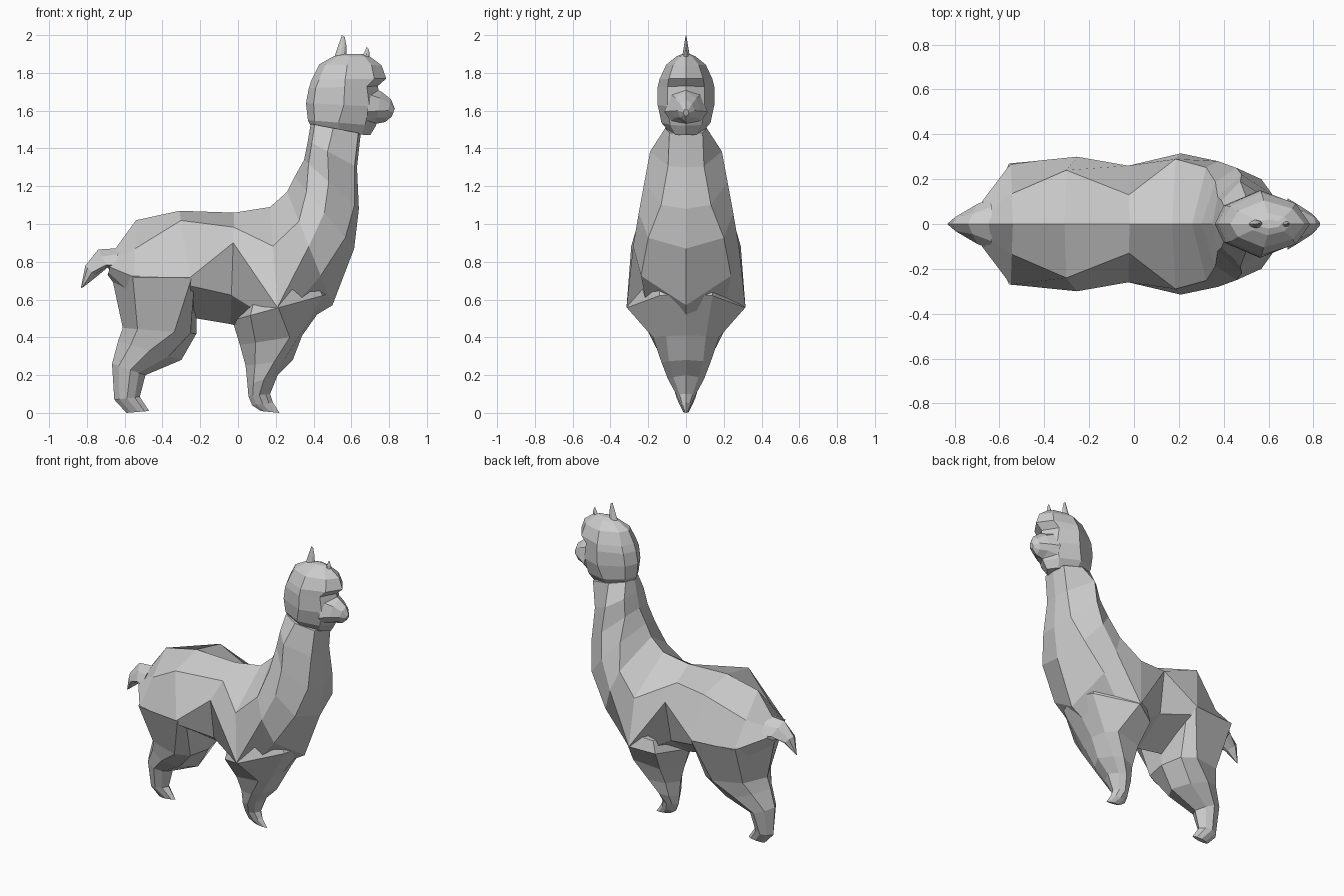
import bpy, bmesh


def loft(name, sections, upper=(0.2, 0.7), low=(0.8, 0.7)):
    """Skin mirrored eight-point rings. A section is (x1, z1, x2, z2, half_width, t)
    running from one centre-line point to the other, widest at fraction t.
    Optional extra values: upper t, upper width, low t, low width (as fractions)."""
    bm = bmesh.new()
    rings = []
    for x1, z1, x2, z2, w, t, *extra in sections:
        tu, wu, tl, wl = extra or (*upper, *low)
        half = [(tu, wu), (t, 1), (tl, wl)]
        loop = [(0, 0)] + half + [(1, 0)] + [(f, -k) for f, k in reversed(half)]
        rings.append([bm.verts.new((x1 + (x2 - x1) * f, w * k, z1 + (z2 - z1) * f))
                      for f, k in loop])
    for a, b in zip(rings, rings[1:]):
        for i in range(8):
            j = (i + 1) % 8
            bm.faces.new((a[i], a[j], b[j], b[i]))
    bm.faces.new(rings[0])
    bm.faces.new(rings[-1])
    bmesh.ops.recalc_face_normals(bm, faces=bm.faces)
    mesh = bpy.data.meshes.new(name)
    bm.to_mesh(mesh)
    bm.free()
    obj = bpy.data.objects.new(name, mesh)
    bpy.context.collection.objects.link(obj)
    return obj


# Torso and neck: sections swing from upright at the rump to level at the throat
loft("body", [
    (-0.65, 0.868, -0.69, 0.73, 0.10, 0.70, 0.35, 0.5, 0.9, 0.6),
    (-0.54, 1.02, -0.555, 0.55, 0.27, 0.64, 0.32, 0.5, 0.85, 0.7),
    (-0.31, 1.07, -0.22, 0.50, 0.30, 0.62, 0.09, 0.8, 0.70, 0.88),
    (-0.02, 1.06, -0.04, 0.47, 0.26, 0.27, 0.13, 0.5, 0.74, 0.8),
    (0.17, 1.09, 0.22, 0.40, 0.315, 0.77, 0.30, 0.92, 0.9, 0.6),
    (0.26, 1.17, 0.50, 0.57, 0.28, 0.48, 0.26, 0.9, 0.74, 0.85),
    (0.30, 1.25, 0.615, 0.87, 0.25, 0.50, 0.2, 0.75, 0.85, 0.8),
    (0.35, 1.34, 0.64, 1.08, 0.22, 0.45, 0.08, 0.55, 0.92, 0.6),
    (0.37, 1.44, 0.63, 1.30, 0.19, 0.40, 0.08, 0.55, 0.95, 0.5),
    (0.385, 1.53, 0.65, 1.48, 0.11, 0.45, 0.08, 0.6, 0.95, 0.8),
])

# Legs lie on the centre line and taper to a pointed foot
loft("front_leg", [
    (0.02, 0.58, 0.46, 0.70, 0.28, 0.45, 0.15, 0.82, 0.9, 0.5),
    (-0.03, 0.49, 0.50, 0.635, 0.313, 0.46, 0.18, 0.75, 0.9, 0.45),
    (0.01, 0.36, 0.34, 0.41, 0.175, 0.80, 0.25, 0.85, 0.95, 0.6),
    (0.04, 0.25, 0.29, 0.28, 0.13, 0.60),
    (0.05, 0.15, 0.21, 0.20, 0.095, 0.55),
    (0.055, 0.09, 0.17, 0.10, 0.05, 0.50),
    (0.075, 0.04, 0.185, 0.055, 0.03, 0.50),
    (0.12, 0.01, 0.22, 0.0, 0.008, 0.50),
])
loft("hind_leg", [
    (-0.67, 0.73, -0.22, 0.71, 0.297, 0.94, 0.25, 0.91, 0.98, 0.8),
    (-0.61, 0.45, -0.22, 0.42, 0.20, 0.70, 0.20, 0.75, 0.92, 0.75),
    (-0.635, 0.38, -0.30, 0.28, 0.15, 0.50),
    (-0.667, 0.26, -0.49, 0.20, 0.09, 0.55),
    (-0.655, 0.07, -0.52, 0.085, 0.05, 0.50),
    (-0.59, 0.0, -0.47, 0.01, 0.015, 0.50),
])

# Tail
loft("tail", [
    (-0.63, 0.872, -0.65, 0.72, 0.11, 0.60),
    (-0.74, 0.865, -0.69, 0.77, 0.09, 0.85, 0.4, 0.5, 0.95, 0.6),
    (-0.808, 0.78, -0.75, 0.72, 0.045, 0.60),
    (-0.832, 0.66, -0.82, 0.665, 0.004, 0.50),
])

# Woolly head with overhanging brow
loft("head", [
    (0.40, 1.49, 0.70, 1.47, 0.085, 0.45),
    (0.37, 1.55, 0.73, 1.52, 0.13, 0.45),
    (0.36, 1.64, 0.76, 1.62, 0.15, 0.50),
    (0.375, 1.72, 0.74, 1.73, 0.15, 0.52),
    (0.39, 1.765, 0.785, 1.77, 0.14, 0.45),
    (0.43, 1.845, 0.76, 1.84, 0.105, 0.45),
    (0.51, 1.89, 0.70, 1.885, 0.05, 0.45),
    (0.55, 1.90, 0.66, 1.90, 0.02, 0.45),
], upper=(0.1, 0.55), low=(0.84, 0.65))

# Muzzle
loft("muzzle", [
    (0.69, 1.735, 0.68, 1.50, 0.115, 0.60),
    (0.76, 1.70, 0.73, 1.53, 0.08, 0.60),
    (0.81, 1.66, 0.78, 1.54, 0.045, 0.50),
    (0.83, 1.61, 0.815, 1.57, 0.015, 0.50),
])

# Ears
for name, base, tip in (
    ("rear_ear", (0.495, 1.84, 0.575, 1.88, 0.025, 0.5), (0.55, 2.0, 0.565, 1.99, 0.002, 0.5)),
    ("front_ear", (0.645, 1.86, 0.695, 1.87, 0.018, 0.5), (0.682, 1.937, 0.69, 1.93, 0.002, 0.5)),
):
    middle = tuple(0.45 * a + 0.55 * b + c for a, b, c in zip(base, tip, (0, 0, 0.005, 0, 0, 0)))
    loft(name, [base, middle, tip])
